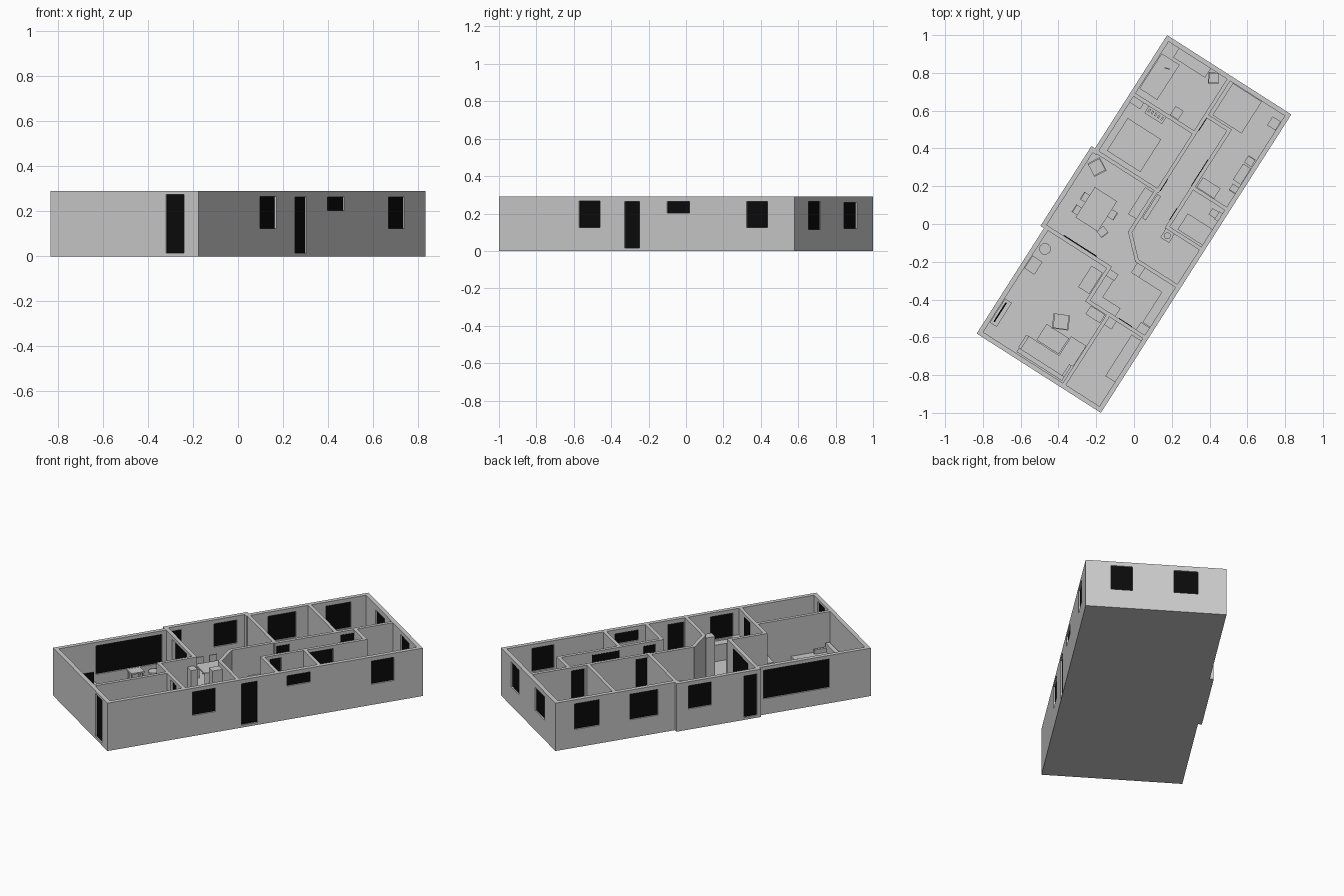
import bpy, bmesh, math
from mathutils import Matrix

if "Cube" in bpy.data.objects:
    bpy.data.objects.remove(bpy.data.objects["Cube"])

# Plan frame: u runs along the long side, v across it; the plan is turned about z
TURN = Matrix.Rotation(math.radians(57.45), 4, 'Z')
H, FL, EXT, INT = 0.29, 0.015, 0.025, 0.02
U, V, VP = 0.937, 0.39, 0.412

black = bpy.data.materials.new("dark_glass")
black.diffuse_color = (0.003, 0.003, 0.003, 1)
black.use_nodes = True
black.node_tree.nodes["Principled BSDF"].inputs["Base Color"].default_value = black.diffuse_color


def finish(name, bm, mat):
    me = bpy.data.meshes.new(name)
    bm.to_mesh(me)
    bm.free()
    ob = bpy.data.objects.new(name, me)
    bpy.context.collection.objects.link(ob)
    if mat:
        me.materials.append(mat)
    return ob


def place(u, v, z, tilt=0):
    return TURN @ Matrix.Translation((u, -v, z)) @ Matrix.Rotation(math.radians(tilt), 4, 'Z')


def add(bm, frame, x0, x1, y0, y1, z0, z1):
    m = frame @ Matrix.Translation(((x0 + x1) / 2, (y0 + y1) / 2, (z0 + z1) / 2))
    bmesh.ops.create_cube(bm, size=1, matrix=m @ Matrix.Diagonal((x1 - x0, y1 - y0, z1 - z0, 1)))


def box(name, u0, u1, v0, v1, z1, z0=FL, mat=None):
    bm = bmesh.new()
    add(bm, TURN, u0, u1, -v1, -v0, z0, z1)
    return finish(name, bm, mat)


def wall(name, along, c, a, b, t=INT, holes=(), shift=0.0):
    """Straight wall centred on c, from a to b, with (a, b, sill, head) holes filled by dark panes."""
    def piece(n, p, q, z0, z1, cc=c, tt=t, mat=None):
        if q - p < 1e-4 or z1 - z0 < 1e-4:
            return
        if along == 'u':
            box(n, p, q, cc - tt / 2, cc + tt / 2, z1, z0, mat)
        else:
            box(n, cc - tt / 2, cc + tt / 2, p, q, z1, z0, mat)
    pos = a
    for p, q, s, h in sorted(holes):
        piece(name, pos, p, 0, H)
        piece(name + "_sill", p, q, 0, s)
        piece(name + "_lintel", p, q, h, H)
        piece(name + "_pane", p, q, s, h, c + shift, 0.008, black)
        pos = q
    piece(name, pos, b, 0, H)


def table(name, u0, u1, v0, v1, top=0.095, tilt=0):
    bm = bmesh.new()
    f = place((u0 + u1) / 2, (v0 + v1) / 2, 0, tilt)
    x, y, w = (u1 - u0) / 2, (v1 - v0) / 2, 0.008
    add(bm, f, -x, x, -y, y, top - 0.008, top)
    for sx in (-1, 1):
        for sy in (-1, 1):
            cx, cy = sx * (x - w), sy * (y - w)
            add(bm, f, cx - w / 2, cx + w / 2, cy - w / 2, cy + w / 2, FL, top - 0.008)
    finish(name, bm, None)


def chair(name, u, v, tilt, s=0.046, back=0.12, arms=False):
    bm = bmesh.new()
    f, r = place(u, v, 0, tilt), s / 2
    add(bm, f, -r, r, -r, r, 0.058, 0.066)
    add(bm, f, -r, -r + 0.006, -r, r, 0.066, back)
    for sx in (-1, 1):
        for sy in (-1, 1):
            cx, cy = sx * (r - 0.003), sy * (r - 0.003)
            add(bm, f, cx - 0.003, cx + 0.003, cy - 0.003, cy + 0.003, FL, 0.06)
    if arms:
        for sy in (-1, 1):
            add(bm, f, -r, r, sy * r - 0.004, sy * r + 0.004, 0.03, 0.088)
    finish(name, bm, None)


def disc(name, u, v, r, z0, z1, n=12):
    bm = bmesh.new()
    bmesh.ops.create_cone(bm, cap_ends=True, segments=n, radius1=r, radius2=r,
                          depth=z1 - z0, matrix=place(u, v, (z0 + z1) / 2))
    finish(name, bm, None)


# Floor slab and the slightly projecting bay
box("floor", -U, U, -V, V, FL, 0)
box("bay_floor", -0.275, 0.215, -VP, -V, FL, 0)

# Outer walls
e = EXT / 2
wall("right_wall", 'u', V - e, -U, U, EXT, [(-0.43, -0.295, 0.125, 0.267), (-0.14, -0.045, FL, 0.265),
                                            (0.13, 0.27, 0.203, 0.265), (0.633, 0.765, 0.125, 0.265)])
wall("left_wall_rear", 'u', -V + e, 0.2, U, EXT, [(0.328, 0.495, 0.11, 0.265), (0.674, 0.823, 0.11, 0.265)])
wall("left_wall_living", 'u', -V + e, -U, -0.26, EXT, [(-0.692, -0.3, 0.095, 0.268)])
wall("bay_wall", 'u', -VP + e, -0.275, 0.215, EXT, [(0.018, 0.155, 0.125, 0.265), (-0.255, -0.175, FL, 0.265)])
wall("end_wall_rear", 'v', U - e, -V, V, EXT, [(-0.232, -0.1, 0.12, 0.26), (0.13, 0.25, 0.115, 0.265)])
wall("end_wall_front", 'v', -U + e, -V, V, EXT, [(0.218, 0.313, FL, 0.275)])

# Inner walls
D = (FL, 0.27)
wall("living_divider", 'v', -0.264, -VP, 0.02, 0.022, [(-0.281, -0.074, *D)], 0.012)
wall("bedroom_divider", 'v', 0.216, -VP, 0.02)
wall("bedroom_partition", 'v', 0.578, -V, 0.02)
wall("corridor_wall", 'u', 0.012, 0.21, U, INT, [(0.221, 0.295, *D), (0.6, 0.679, *D)], 0.009)
wall("corridor_side", 'u', 0.158, 0.08, 0.7, INT, [(0.335, 0.498, *D), (0.12, 0.19, *D)], -0.009)
wall("corridor_end", 'v', 0.69, 0.01, 0.165)
wall("bath_wall_rear", 'v', 0.33, 0.15, V)
wall("bath_wall_front", 'v', 0.08, 0.15, V)
wall("entry_wall", 'u', 0.005, -0.045, 0.21)
wall("entry_cross_wall", 'v', -0.155, 0.115, V)
wall("kitchen_wall", 'u', 0.013, -0.485, -0.255)
wall("kitchen_cross_wall", 'v', -0.475, 0.005, V, INT, [(0.202, 0.283, *D)], 0.009)
wall("store_wall", 'u', 0.145, -U, -0.475)
# Diagonal wall at the entry
bm = bmesh.new()
add(bm, place(-0.1, 0.06, 0, -134), -0.084, 0.084, -0.01, 0.01, 0, H)
finish("diagonal_wall", bm, None)

# Living room
box("sofa_base", -0.88, -0.8, -0.16, 0.125, 0.06)
box("sofa_back", -0.905, -0.88, -0.16, 0.125, 0.11)
box("sofa_arm_left", -0.88, -0.8, -0.165, -0.148, 0.085)
box("sofa_arm_right", -0.88, -0.81, 0.11, 0.125, 0.085)
box("sofa_chaise", -0.81, -0.68, 0.04, 0.134, 0.06)
table("coffee_table", -0.795, -0.695, -0.105, 0.035, 0.055)
chair("living_armchair", -0.645, -0.047, 25, 0.08, 0.105, True)
box("media_cabinet", -0.85, -0.7, -0.363, -0.32, 0.055)
box("screen", -0.835, -0.715, -0.35, -0.342, 0.12, 0.055, black)
table("writing_desk", -0.51, -0.43, -0.363, -0.3)
disc("round_stool_seat", -0.365, -0.326, 0.032, 0.065, 0.075, 8)
disc("round_stool_stem", -0.365, -0.326, 0.008, FL, 0.065, 8)
table("side_table", -0.44, -0.307, -0.07, 0.0, 0.09)
box("low_chest", -0.54, -0.487, 0.04, 0.13, 0.09)

# Kitchen
box("kitchen_counter_side", -0.465, -0.31, 0.023, 0.07, 0.115)
box("kitchen_counter_end", -0.465, -0.415, 0.07, 0.18, 0.115)
box("tall_cabinet", -0.31, -0.27, 0.023, 0.075, 0.24)
box("long_counter", -0.225, -0.165, 0.175, 0.365, 0.115)
box("fridge", -0.225, -0.165, 0.125, 0.175, 0.265)
box("window_counter", -0.415, -0.225, 0.318, 0.365, 0.115)
box("corner_unit", -0.465, -0.418, 0.31, 0.365, 0.13)

# Store room
box("long_bench", -0.76, -0.5, 0.305, 0.365, 0.1)
box("store_cabinet", -0.535, -0.485, 0.155, 0.2, 0.12)

# Dining room
table("dining_table", -0.137, 0.053, -0.28, -0.14)
for i, (cu, cv, ct) in enumerate([(-0.02, -0.125, 90), (-0.1, -0.29, -90), (-0.125, -0.118, 70), (-0.02, -0.29, -90)]):
    chair("dining_chair_%d" % (i + 1), cu, cv, ct)
chair("dining_armchair", 0.149, -0.327, 150, 0.072, 0.11, True)
box("sideboard", 0.028, 0.196, -0.055, -0.005, 0.1)
box("entry_shelf", 0.05, 0.2, 0.02, 0.042, 0.12)

# Bathroom
box("bath_cabinet", 0.1, 0.2, 0.21, 0.365, 0.085)
box("toilet_tank", 0.25, 0.3, 0.345, 0.365, 0.11)
box("toilet_bowl", 0.255, 0.295, 0.305, 0.345, 0.06)
box("basin_stand", 0.015, 0.07, 0.155, 0.21, 0.09)
disc("basin", 0.042, 0.182, 0.018, 0.09, 0.1)

# Bedrooms: beds with pillows, cabinets, desks
box("double_bed", 0.25, 0.455, -0.33, -0.12, 0.07)
box("wall_shelf", 0.53, 0.568, -0.38, -0.3, 0.1)
box("dresser", 0.525, 0.568, -0.27, -0.16, 0.1)
for i in range(5):
    box("dresser_book_%d" % i, 0.54, 0.56, -0.26 + i * 0.02, -0.25 + i * 0.02, 0.125, 0.1)
box("single_bed", 0.62, 0.84, -0.362, -0.25, 0.065)
table("study_desk", 0.855, 0.912, -0.3, -0.1)
chair("study_chair", 0.878, -0.062, -60, 0.055, 0.115, True)
chair("bedside_chair", 0.8, -0.298, 20, 0.03, 0.1)
box("bedroom_cabinet", 0.59, 0.645, -0.15, -0.1, 0.1)
box("large_bed", 0.71, 0.91, 0.04, 0.222, 0.07)
box("corner_cabinet", 0.82, 0.875, 0.312, 0.364, 0.1)
table("bedroom_desk", 0.48, 0.58, 0.315, 0.364)
chair("bedroom_chair_rear", 0.611, 0.338, 180, 0.045)
chair("bedroom_chair_front", 0.441, 0.346, 0, 0.04)
box("low_cupboard", 0.342, 0.405, 0.175, 0.285, 0.11)
